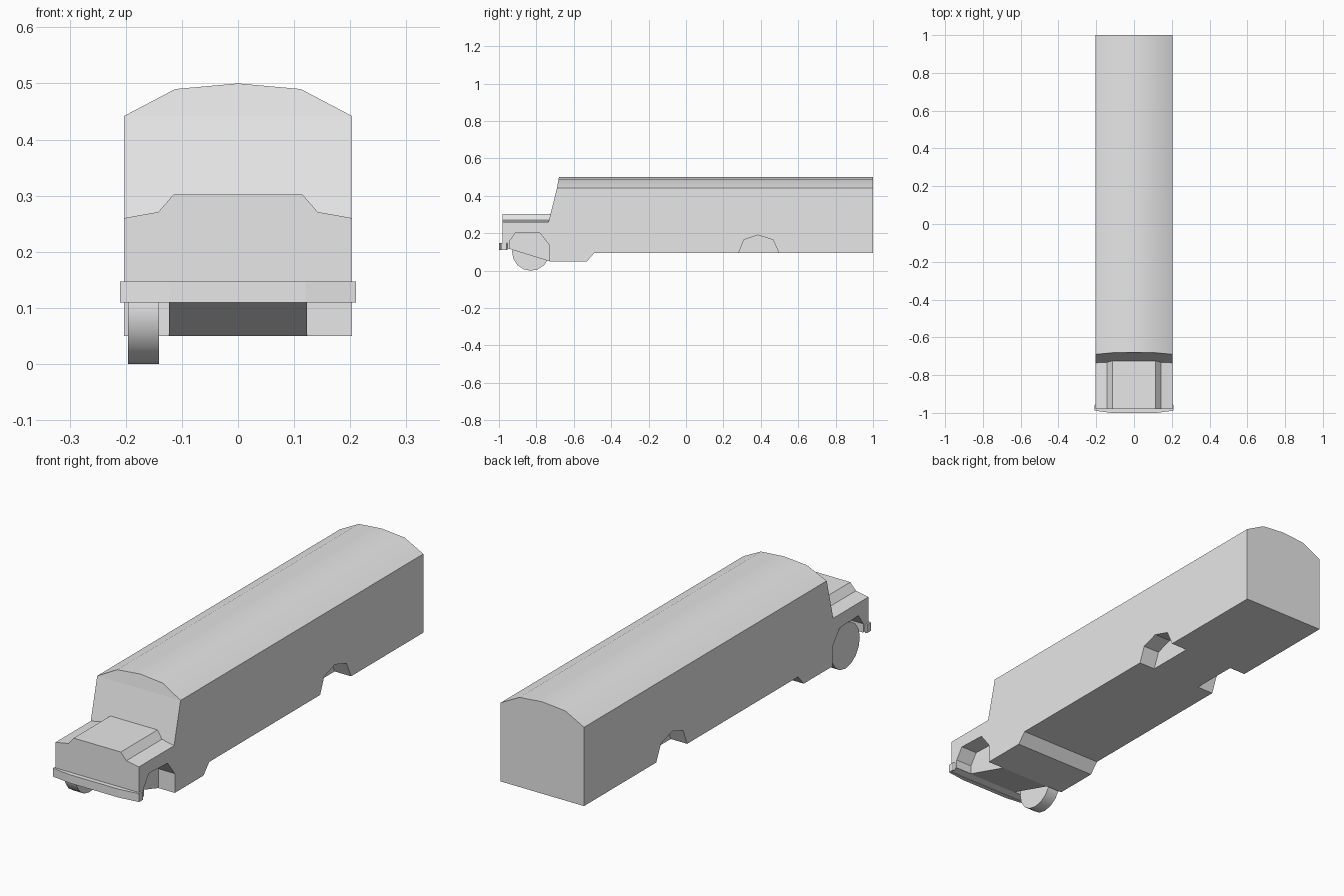
import bpy, bmesh, math

if "Cube" in bpy.data.objects:
    bpy.data.objects.remove(bpy.data.objects["Cube"])

grey = bpy.data.materials.new("light_grey")
grey.use_nodes = True
grey.diffuse_color = (0.8, 0.8, 0.8, 1)
grey.node_tree.nodes["Principled BSDF"].inputs["Base Color"].default_value = (0.8, 0.8, 0.8, 1)


def prism(name, outline, axis, start, end):
    """Extrude a flat outline along one axis from start to end."""
    place = {
        "x": lambda a, b, t: (t, a, b),    # outline is (y, z)
        "y": lambda a, b, t: (a, t, b),    # outline is (x, z)
        "z": lambda a, b, t: (a, b, t),    # outline is (x, y)
    }[axis]
    bm = bmesh.new()
    face = bm.faces.new([bm.verts.new(place(a, b, start)) for a, b in outline])
    result = bmesh.ops.extrude_face_region(bm, geom=[face], use_keep_orig=True)
    moved = [v for v in result["geom"] if isinstance(v, bmesh.types.BMVert)]
    bmesh.ops.translate(bm, verts=moved, vec=place(0, 0, end - start))
    bmesh.ops.recalc_face_normals(bm, faces=bm.faces)
    mesh = bpy.data.meshes.new(name)
    bm.to_mesh(mesh)
    bm.free()
    mesh.materials.append(grey)
    obj = bpy.data.objects.new(name, mesh)
    bpy.context.collection.objects.link(obj)
    return obj


def activate(obj):
    bpy.ops.object.select_all(action="DESELECT")
    obj.select_set(True)
    bpy.context.view_layer.objects.active = obj


def mirrored(half):
    """Complete a symmetric outline from its +x half."""
    return half + [(-x, b) for x, b in reversed(half) if x > 0]


# Body: side silhouette up to the eaves, with a sloping nose floor
W = 0.203
body = prism("body", [
    (-0.98, 0.112), (-0.95, 0.118), (-0.73, 0.05), (-0.53, 0.05), (-0.49, 0.095),
    (1, 0.095), (1, 0.442), (-0.69, 0.442), (-0.735, 0.26), (-0.98, 0.26),
], "x", -W, W)

# Wheel wells cut into both sides
front_arch = [(-0.945, 0), (-0.945, 0.155), (-0.91, 0.205), (-0.78, 0.2),
              (-0.73, 0.135), (-0.73, 0)]
rear_arch = [(0.275, 0.08), (0.282, 0.095), (0.31, 0.165), (0.385, 0.19),
             (0.465, 0.165), (0.497, 0.095), (0.504, 0.08)]
for arch in (front_arch, rear_arch):
    for side in (-1, 1):
        cutter = prism("well_cutter", arch, "x", side * 0.123, side * 0.3)
        cutter.hide_render = True
        activate(body)
        cut = body.modifiers.new("well", "BOOLEAN")
        cut.operation = "DIFFERENCE"
        cut.solver = "EXACT"
        cut.object = cutter
        bpy.ops.object.modifier_apply(modifier=cut.name)
        bpy.data.objects.remove(cutter)

# Crowned roof, its front edge leaning back with the windscreen
roof = prism("roof", mirrored([(0, 0.5), (0.112, 0.49), (W, 0.442)]), "y", -0.69, 1)
for v in roof.data.vertices:
    if v.co.y < 0:
        v.co.y += (v.co.z - 0.442) * 0.18
activate(roof)
bpy.ops.object.shade_smooth_by_angle(angle=math.radians(30))

# Raised bonnet
prism("bonnet", mirrored([(0.115, 0.302), (0.142, 0.271), (W, 0.26)]),
      "y", -0.98, -0.72)

# Wrap-around front bumper
prism("front_bumper", mirrored([
    (0.12, -1), (0.21, -0.988), (0.21, -0.96), (0.203, -0.955), (0.203, -0.98),
]), "z", 0.11, 0.147)

# Single front wheel on the right
R, SIDES = 0.1, 16
rim = [(-0.83 + R * math.sin(math.tau * i / SIDES),
        R - R * math.cos(math.tau * i / SIDES)) for i in range(SIDES)]
wheel = prism("front_right_wheel", rim, "x", -0.196, -0.141)
activate(wheel)
bpy.ops.object.shade_smooth_by_angle(angle=math.radians(30))
